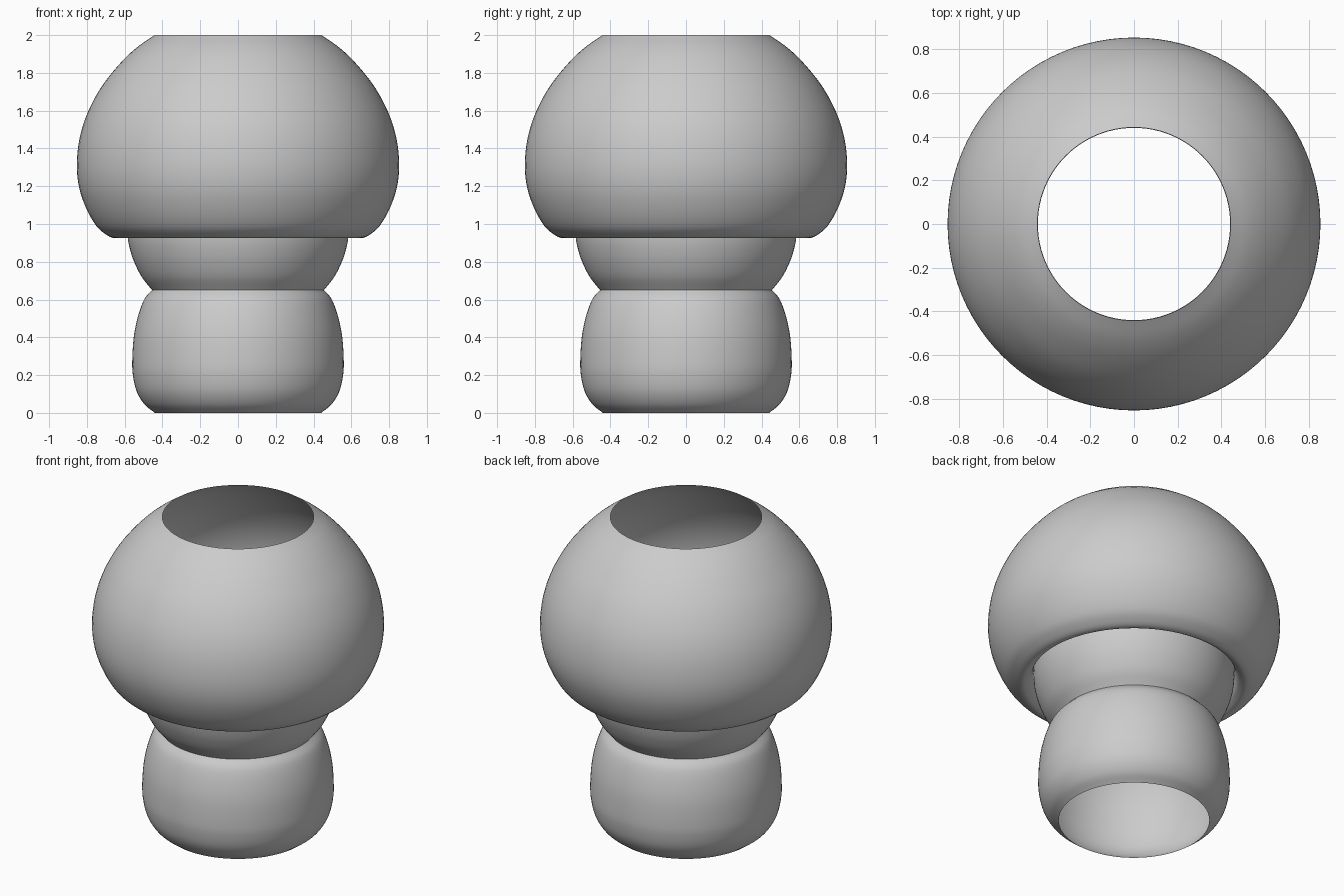
import bpy, bmesh, math
from mathutils import Vector

if "Cube" in bpy.data.objects:
    bpy.data.objects.remove(bpy.data.objects["Cube"])

SIDES = 96
STEPS = 6

grey = bpy.data.materials.new("plain_grey")
grey.diffuse_color = (0.6, 0.6, 0.6, 1)
grey.use_nodes = True
grey.node_tree.nodes["Principled BSDF"].inputs["Base Color"].default_value = grey.diffuse_color


def smooth_curve(pts):
    """Catmull-Rom curve through (radius, height) points."""
    p = [Vector(q) for q in pts]
    p = [2 * p[0] - p[1]] + p + [2 * p[-1] - p[-2]]
    out = []
    for i in range(1, len(p) - 2):
        a, b, c, d = p[i - 1:i + 3]
        for s in range(STEPS):
            t = s / STEPS
            out.append(0.5 * (2 * b + (c - a) * t + (2 * a - 5 * b + 4 * c - d) * t * t
                              + (3 * b - a - 3 * c + d) * t ** 3))
    return out + [p[-2]]


def lathe(name, pts):
    """Open thin shell turned around the z axis."""
    bm = bmesh.new()
    rings = []
    for r, z in smooth_curve(pts):
        rings.append([bm.verts.new((r * math.cos(k * math.tau / SIDES),
                                    r * math.sin(k * math.tau / SIDES), z))
                      for k in range(SIDES)])
    for lo, hi in zip(rings, rings[1:]):
        for k in range(SIDES):
            n = (k + 1) % SIDES
            f = bm.faces.new((lo[k], lo[n], hi[n], hi[k]))
            f.smooth = True
    me = bpy.data.meshes.new(name)
    bm.to_mesh(me)
    bm.free()
    me.materials.append(grey)
    ob = bpy.data.objects.new(name, me)
    bpy.context.collection.objects.link(ob)
    return ob


# rounded base, open at the bottom
lathe("base", [(0.44, 0.0), (0.495, 0.045), (0.535, 0.11), (0.555, 0.19), (0.56, 0.27),
               (0.552, 0.40), (0.53, 0.51), (0.497, 0.60), (0.455, 0.65)])

# flared collar between base and dome
lathe("collar", [(0.455, 0.65), (0.51, 0.72), (0.55, 0.80), (0.573, 0.87),
                 (0.584, 0.93), (0.588, 1.0)])

# large dome with a rolled lower lip, open at the top
lathe("dome", [(0.588, 1.0), (0.603, 0.955), (0.63, 0.932), (0.66, 0.926), (0.70, 0.945),
               (0.75, 0.99), (0.80, 1.075), (0.838, 1.18), (0.853, 1.29), (0.846, 1.41),
               (0.82, 1.525), (0.775, 1.635), (0.71, 1.745), (0.62, 1.855),
               (0.535, 1.935), (0.442, 2.0)])
